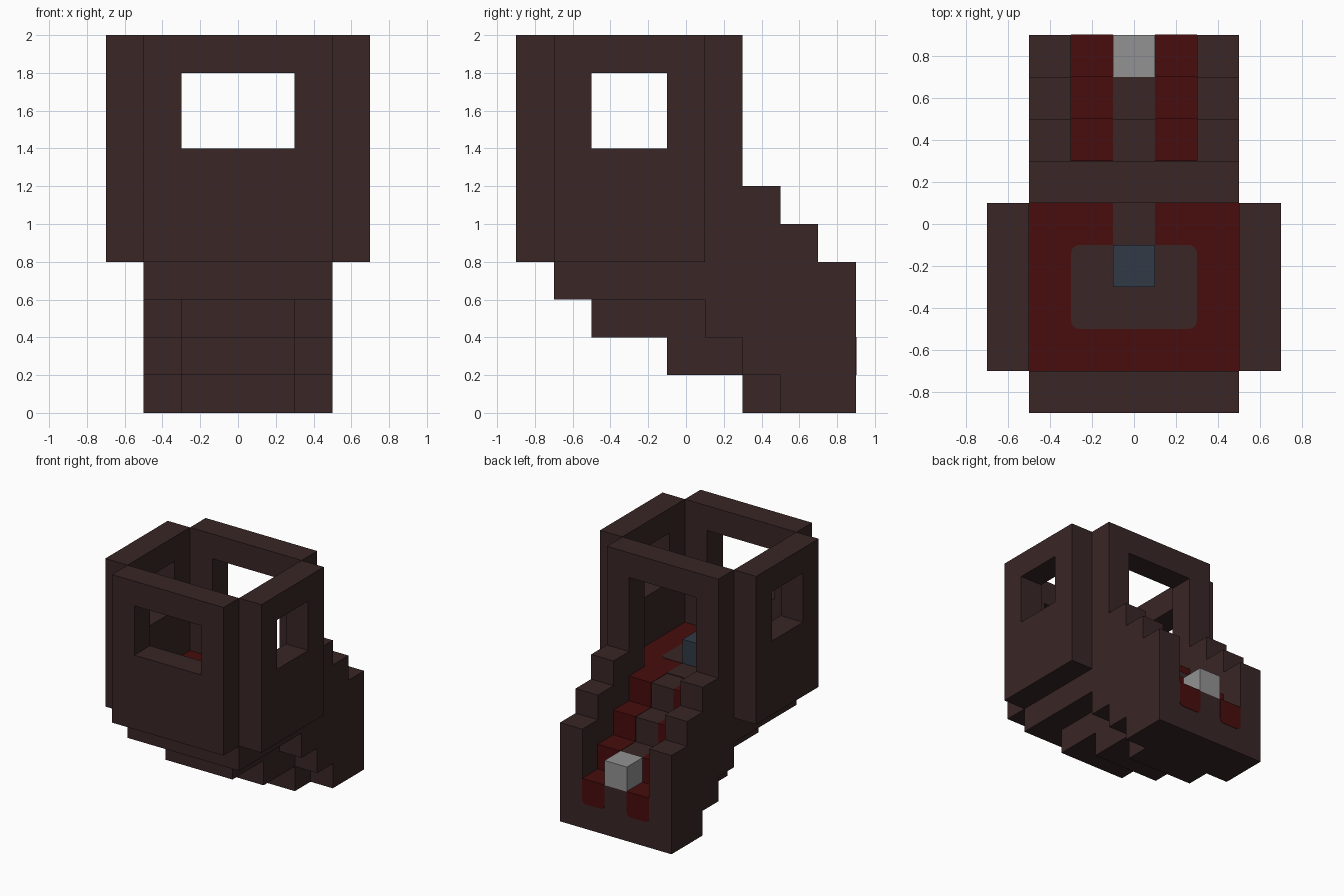
import bpy, bmesh
from math import sin, cos, pi

if "Cube" in bpy.data.objects:
    bpy.data.objects.remove(bpy.data.objects["Cube"], do_unlink=True)


def material(name, r, g, b):
    mat = bpy.data.materials.new(name)
    mat.use_nodes = True
    mat.diffuse_color = (r, g, b, 1)
    mat.node_tree.nodes["Principled BSDF"].inputs["Base Color"].default_value = (r, g, b, 1)
    return mat


DARK = material("dark_brown", 0.041, 0.019, 0.019)
RED = material("deep_red", 0.065, 0.004, 0.004)
BLUE = material("slate_blue", 0.031, 0.042, 0.062)
GREY = material("light_grey", 0.29, 0.29, 0.29)

U = 0.2       # block size
T = 0.003     # carpet thickness
PLACE = {"x": lambda a, b, c: (c, a, b),
         "y": lambda a, b, c: (a, c, b),
         "z": lambda a, b, c: (a, b, c)}


def prism(name, loops, axis, start, end, mat):
    """Extrude flat outlines along an axis from start to end."""
    bm = bmesh.new()
    for loop in loops:
        bm.faces.new([bm.verts.new(PLACE[axis](a, b, start)) for a, b in loop])
    bmesh.ops.remove_doubles(bm, verts=bm.verts, dist=1e-5)
    moved = bmesh.ops.extrude_face_region(bm, geom=bm.faces[:], use_keep_orig=True)["geom"]
    bmesh.ops.translate(bm, vec=PLACE[axis](0, 0, end - start),
                        verts=[v for v in moved if isinstance(v, bmesh.types.BMVert)])
    bmesh.ops.recalc_face_normals(bm, faces=bm.faces)
    mesh = bpy.data.meshes.new(name)
    bm.to_mesh(mesh)
    bm.free()
    mesh.materials.append(mat)
    obj = bpy.data.objects.new(name, mesh)
    bpy.context.collection.objects.link(obj)
    return obj


def rect(a0, a1, b0, b1):
    return [(a0, b0), (a1, b0), (a1, b1), (a0, b1)]


def box(name, x, y, z, mat):
    return prism(name, [rect(*x, *y)], "z", *z, mat)


def frame(outer, inner):
    """Four quads around a rectangular opening."""
    o, i = rect(*outer), rect(*inner)
    return [[o[k], o[(k + 1) % 4], i[(k + 1) % 4], i[k]] for k in range(4)]


def rounded(a0, a1, b0, b1, r, corners=4):
    """Rectangle with rounded corners; two corners rounds only the lower ones."""
    pts = []
    centres = [(a0 + r, b0 + r), (a1 - r, b0 + r), (a1 - r, b1 - r), (a0 + r, b1 - r)]
    for k, (a, b) in enumerate(centres):
        if k < corners:
            for n in range(5):
                t = pi + (k + n / 4) * pi / 2
                pts.append((a + r * cos(t), b + r * sin(t)))
        else:
            pts.append(rect(a0, a1, b0, b1)[k])
    return pts


# Stepped hull with the stair treads cut into its back
core = [(-.7, 1), (-.7, .6), (-.5, .6), (-.5, .4), (-.1, .4), (-.1, .2), (.3, .2), (.3, 0),
        (.9, 0), (.9, .4), (.7, .4), (.7, .6), (.5, .6), (.5, .8), (.3, .8), (.3, 1)]
prism("hull_core", [core], "x", -.3, .3, DARK)

# Hull sides: stair parapets and door posts in one outline
flank = [(-.7, 1), (-.7, .6), (.1, .6), (.1, .4), (.3, .4), (.3, .2), (.5, .2), (.5, 0), (.9, 0),
         (.9, .8), (.7, .8), (.7, 1), (.5, 1), (.5, 1.2), (.3, 1.2), (.3, 2), (.1, 2), (.1, 1)]
# Cabin walls with window openings
side_wall = frame((-.7, .1, .8, 2), (-.5, -.1, 1.4, 1.8))
for side, s in (("left", 1), ("right", -1)):
    prism(side + "_hull_flank", [flank], "x", s * .3, s * .5, DARK)
    prism(side + "_wall", side_wall, "x", s * .5, s * .7, DARK)
prism("front_wall", frame((-.5, .5, .8, 2), (-.3, .3, 1.4, 1.8)), "y", -.9, -.7, DARK)
box("door_lintel", (-.3, .3), (.1, .3), (1.8, 2), DARK)

# Cabin carpet with a dark centre panel and walkway
box("floor_carpet", (-.5, .5), (-.7, .1), (1, 1 + T), RED)
prism("floor_panel", [rounded(-.3, .3, -.5, -.1, .04)], "z", 1, 1 + 2 * T, DARK)
box("floor_walkway", (-.1, .1), (-.11, .1), (1, 1 + 2 * T), DARK)

# Red runners down the stairs, hanging over the last step
for side, s in (("left", 1), ("right", -1)):
    x = sorted((s * .1, s * .3))
    for step in range(4):
        y, z = .1 + step * U, 1 - step * U
        box(f"{side}_tread_runner_{step + 1}", x, (y, y + U), (z, z + T), RED)
        if step < 3:
            box(f"{side}_riser_runner_{step + 1}", x, (y + U, y + U + T), (z - U, z + T), RED)
    prism(side + "_runner_end", [rounded(*x, .2, .4 + T, .035, 2)], "y", .9, .9 + T, RED)

# Blocks standing on the floor and on the last step
box("cabin_seat", (-.1, .1), (-.3, -.1), (1, 1.2), BLUE)
box("step_block", (-.1, .1), (.7, .9), (.4, .6), GREY)
